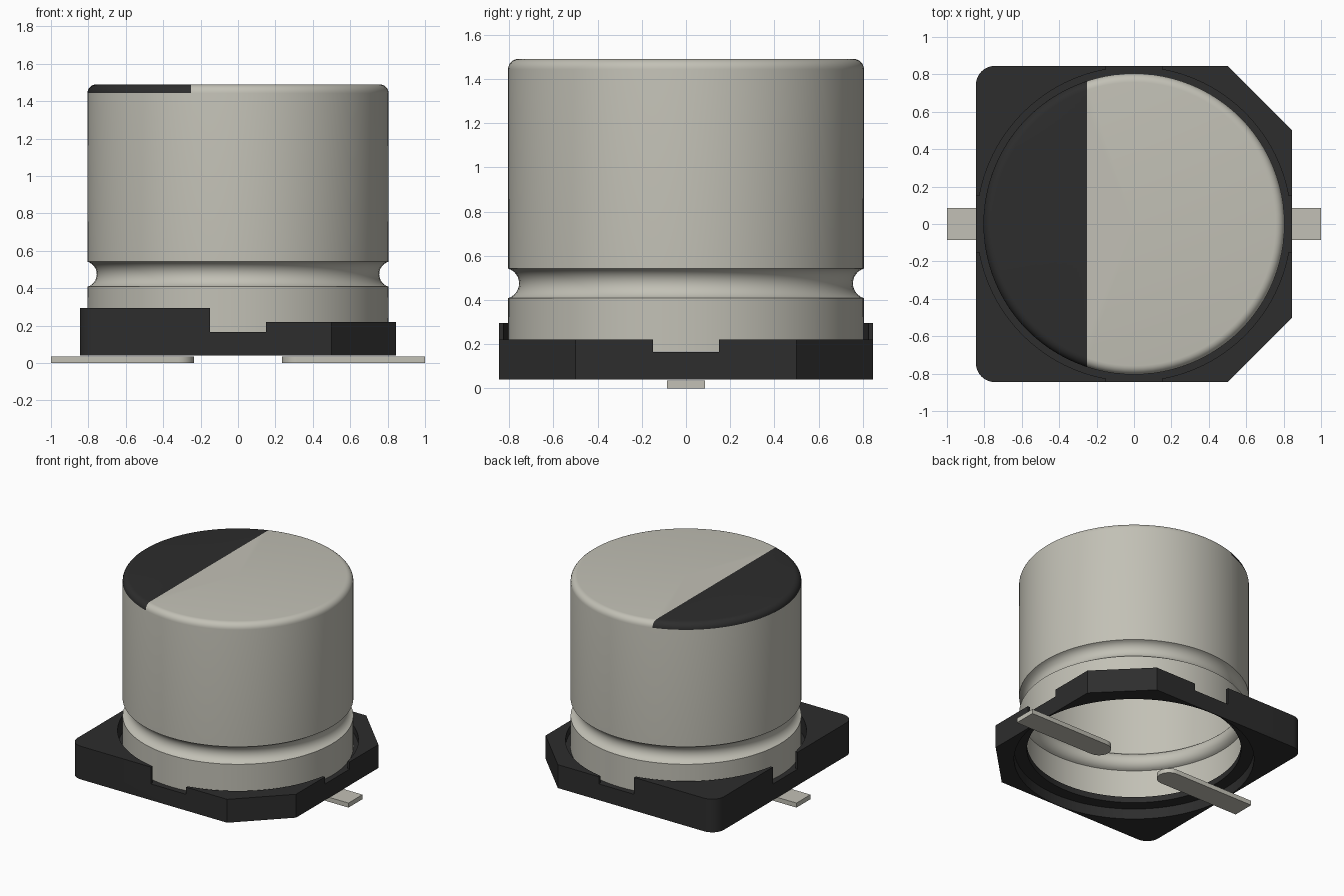
import bpy, bmesh, math
from math import pi, sin, cos
from mathutils import Vector

old = bpy.data.objects.get("Cube")
if old:
    bpy.data.objects.remove(old, do_unlink=True)


def material(name, rgb):
    m = bpy.data.materials.new(name)
    m.use_nodes = True
    m.diffuse_color = (*rgb, 1)
    bsdf = m.node_tree.nodes["Principled BSDF"]
    bsdf.inputs["Base Color"].default_value = (*rgb, 1)
    bsdf.inputs["Roughness"].default_value = 0.6
    return m


metal = material("warm grey metal", (0.54, 0.53, 0.465))
black = material("black plastic", (0.026, 0.026, 0.026))


def make(name, bm, *mats, smooth=True):
    bmesh.ops.recalc_face_normals(bm, faces=bm.faces)
    mesh = bpy.data.meshes.new(name)
    bm.to_mesh(mesh)
    bm.free()
    for m in mats:
        mesh.materials.append(m)
    ob = bpy.data.objects.new(name, mesh)
    bpy.context.collection.objects.link(ob)
    if smooth:
        shade(ob)
    return ob


def activate(ob):
    bpy.ops.object.select_all(action='DESELECT')
    ob.select_set(True)
    bpy.context.view_layer.objects.active = ob


def shade(ob):
    activate(ob)
    bpy.ops.object.shade_smooth_by_angle(angle=math.radians(32))


def arc(cx, cy, r, a0, a1, n):
    steps = [math.radians(a0 + (a1 - a0) * i / n) for i in range(n + 1)]
    return [(cx + r * cos(a), cy + r * sin(a)) for a in steps]


def lathe(profile, n=96):
    bm = bmesh.new()
    vs = [bm.verts.new((r, 0, z)) for r, z in profile]
    es = [bm.edges.new(p) for p in zip(vs, vs[1:])]
    bmesh.ops.spin(bm, geom=vs + es, axis=(0, 0, 1), cent=(0, 0, 0),
                   angle=2 * pi, steps=n, use_merge=True)
    bmesh.ops.remove_doubles(bm, verts=bm.verts, dist=1e-5)
    return bm


def prism(points, z0, z1):
    bm = bmesh.new()
    face = bm.faces.new([bm.verts.new((x, y, z0)) for x, y in points])
    top = bmesh.ops.extrude_face_region(bm, geom=[face])["geom"]
    bmesh.ops.translate(bm, vec=(0, 0, z1 - z0),
                        verts=[v for v in top if isinstance(v, bmesh.types.BMVert)])
    return bm


def box(x0, x1, y0, y1, z0, z1):
    return prism([(x0, y0), (x1, y0), (x1, y1), (x0, y1)], z0, z1)


def cylinder(r, z0, z1):
    return prism(arc(0, 0, r, 0, 360, 96)[:-1], z0, z1)


# Can: open underneath, crimped groove, rounded shoulder, dark top segment
R, TOP, FILLET, GROOVE, MARK_X = 0.805, 1.49, 0.047, 0.475, -0.25
profile = [(R, 0.166)]
profile += arc(0.825, GROOVE, 0.07, 253, 107, 12)
profile += arc(R - FILLET, TOP - FILLET, FILLET, 0, 90, 6)
profile.append((0, TOP))
can = lathe(profile)
upper = [f for f in can.faces if f.calc_center_median().z > TOP - FILLET]
geom = set(upper)
for f in upper:
    geom.update(f.edges)
    geom.update(f.verts)
bmesh.ops.bisect_plane(can, geom=list(geom), dist=1e-5,
                       plane_co=(MARK_X, 0, 0), plane_no=(1, 0, 0))
for f in can.faces:
    c = f.calc_center_median()
    f.material_index = int(c.z > TOP - FILLET + 0.001 and c.x < MARK_X)
make("can", can, metal, black)

# Base plate: two rounded corners, two cut corners
H, CUT, CORNER = 0.845, 0.5, 0.1
inner = H - CORNER
outline = [(CUT, -H), (H, -CUT), (H, CUT), (CUT, H)]
outline += arc(-inner, inner, CORNER, 90, 180, 8)
outline += arc(-inner, -inner, CORNER, 180, 270, 8)
base = make("base", prism(outline, 0.04, 0.295), black, smooth=False)

# Lowered rim, can seat, lower recess, through hole and side notches
cutters = [
    box(-0.15, 1, -1, 1, 0.22, 0.5),
    cylinder(0.84, 0.165, 0.5),
    cylinder(0.84, -0.1, 0.12),
    cylinder(0.75, -0.2, 0.6),
    box(-0.15, 0.15, -1.1, 1.1, 0.165, 0.55),
    box(-1.1, 1.1, -0.15, 0.15, 0.165, 0.55),
]
for bm in cutters:
    cutter = make("base_cutter", bm, black, smooth=False)
    cutter.hide_render = True
    mod = base.modifiers.new("cut", 'BOOLEAN')
    mod.operation, mod.solver, mod.object = 'DIFFERENCE', 'EXACT', cutter
    activate(base)
    bpy.ops.object.modifier_apply(modifier=mod.name)
    bpy.data.objects.remove(cutter, do_unlink=True)
shade(base)

# Flat leads with rounded inner ends
W = 0.085
for name, side in (("left_lead", 1), ("right_lead", -1)):
    shape = [(1, -W), (1, W)] + arc(0.235 + W, 0, W, 90, 270, 12)
    make(name, prism([(side * x, y) for x, y in shape], 0, 0.035), metal)
